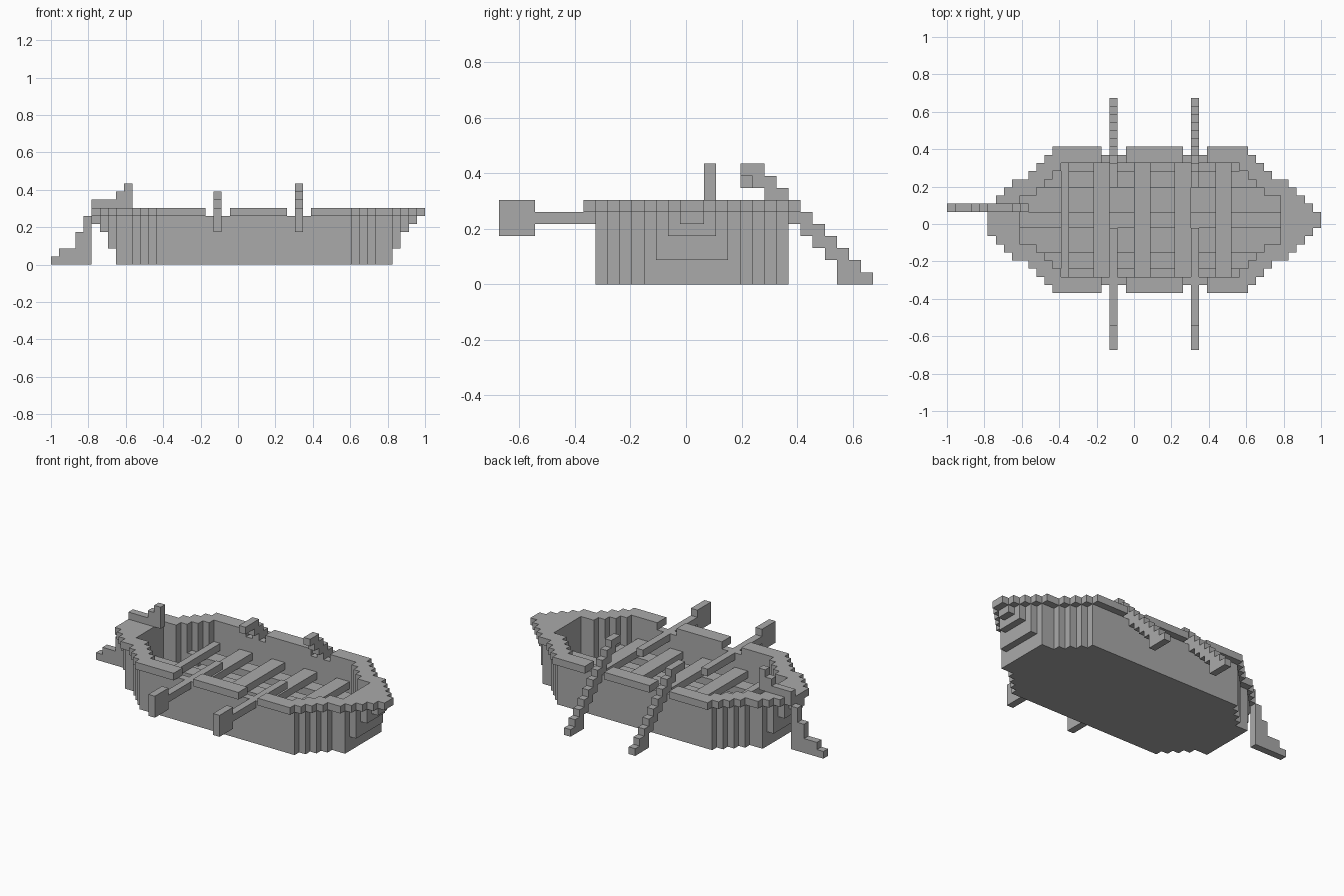
import bpy, bmesh
from mathutils import Vector

if "Cube" in bpy.data.objects:
    bpy.data.objects.remove(bpy.data.objects["Cube"], do_unlink=True)

U = 2 / 46                      # edge of one block
ORIGIN = Vector((-23, -15.5, 0))
MID = 16                        # keel line, in blocks

grey = bpy.data.materials.new("plain_grey")
grey.use_nodes = True
grey.diffuse_color = (0.4, 0.4, 0.4, 1)
grey.node_tree.nodes["Principled BSDF"].inputs["Base Color"].default_value = (0.4, 0.4, 0.4, 1)


def blocks(x0, x1, y0, y1, z0, z1):
    return {(x, y, z) for x in range(x0, x1) for y in range(y0, y1) for z in range(z0, z1)}


def build(name, cells):
    """Skin a set of blocks with outward faces only."""
    bm = bmesh.new()
    verts = {}

    def vert(p):
        if p not in verts:
            verts[p] = bm.verts.new((Vector(p) + ORIGIN) * U)
        return verts[p]

    for c in sorted(cells):
        for axis in range(3):
            for side in (0, 1):
                n = list(c)
                n[axis] += 2 * side - 1
                if tuple(n) in cells:
                    continue
                a, b = (axis + 1) % 3, (axis + 2) % 3
                loop = []
                for da, db in ((0, 0), (1, 0), (1, 1), (0, 1)):
                    p = list(c)
                    p[axis] += side
                    p[a] += da
                    p[b] += db
                    loop.append(vert(tuple(p)))
                bm.faces.new(loop if side else loop[::-1])
    mesh = bpy.data.meshes.new(name)
    bm.to_mesh(mesh)
    bm.free()
    mesh.materials.append(grey)
    obj = bpy.data.objects.new(name, mesh)
    bpy.context.collection.objects.link(obj)
    return obj


# Half-width of the hull along its length: straight sides, stepped ends
def half(x):
    if x < 10:
        return max(x - 4, 1) if x < 8 else 4
    if x < 13:
        return x - 5
    if x < 37:
        return 8
    if x < 41:
        return 44 - x
    return max(45 - x, 1)


def inner(x):
    return min(half(x - 1), half(x), half(x + 1)) - 1


cavity = set()
for x in range(9, 41):
    cavity |= blocks(x, x + 1, MID - inner(x), MID + inner(x), 1, 8)

# Hull: each tier reaches further out at bow and stern
hull = set()
for z0, z1, start, end in ((0, 2, 8, 42), (2, 4, 7, 43), (4, 5, 6, 44), (5, 6, 5, 45)):
    for x in range(start, end):
        hull |= blocks(x, x + 1, MID - half(x), MID + half(x), z0, z1)
build("hull", hull - cavity)

# Gunwale: overhangs by one block, with gaps for the oars
OARS = {"aft": 20, "fore": 30}
rim = set()
for x in range(5, 46):
    if any(abs(x - o) <= 1 for o in OARS.values()):
        continue
    h = half(x) + 1 if x < 45 else 1
    if x == 5:
        h = 2
    rim |= blocks(x, x + 1, MID - h, MID + h, 6, 7)
build("gunwale", rim - cavity)

# Floor boards run lengthwise, cross planks rest on them
for n, y in enumerate((10, 15, 20)):
    build(f"floor_board_{n + 1}", blocks(9, 41, y, y + 2, 2, 3) & cavity)
for n, x in enumerate((14, 18, 23, 28, 33)):
    width = 1 if n == 0 else 2
    build(f"cross_plank_{n + 1}", blocks(x, x + width, 8, 24, 3, 4) & cavity)

# Oars: level on the right side, dipping in steps on the left
for name, x in OARS.items():
    level = blocks(x, x + 1, 0, 3, 4, 7) | blocks(x, x + 1, 3, 15, 5, 6)
    build(f"{name}_right_oar", level)
    dip = blocks(x, x + 1, 29, 30, 0, 2) | blocks(x, x + 1, 30, 31, 0, 1)
    dip |= blocks(x, x + 1, 28, 29, 0, 3)
    for y in range(22, 28):
        dip |= blocks(x, x + 1, y, y + 1, 29 - y, 31 - y)
    if name == "fore":
        dip |= blocks(x, x + 1, 21, 22, 8, 10) | blocks(x, x + 1, 20, 21, 9, 10)
    else:
        dip |= blocks(x, x + 1, 20, 22, 8, 9)
    build(f"{name}_left_oar", dip)

# Rudder blade behind the stern and its tiller above the gunwale
blade = set()
for x, top in enumerate((1, 2, 2, 4, 6)):
    blade |= blocks(x, x + 1, 17, 18, 0, top)
build("rudder", blade)
build("tiller", blocks(5, 10, 17, 18, 7, 8) | blocks(8, 10, 17, 18, 8, 9) | blocks(9, 10, 17, 18, 9, 10))
